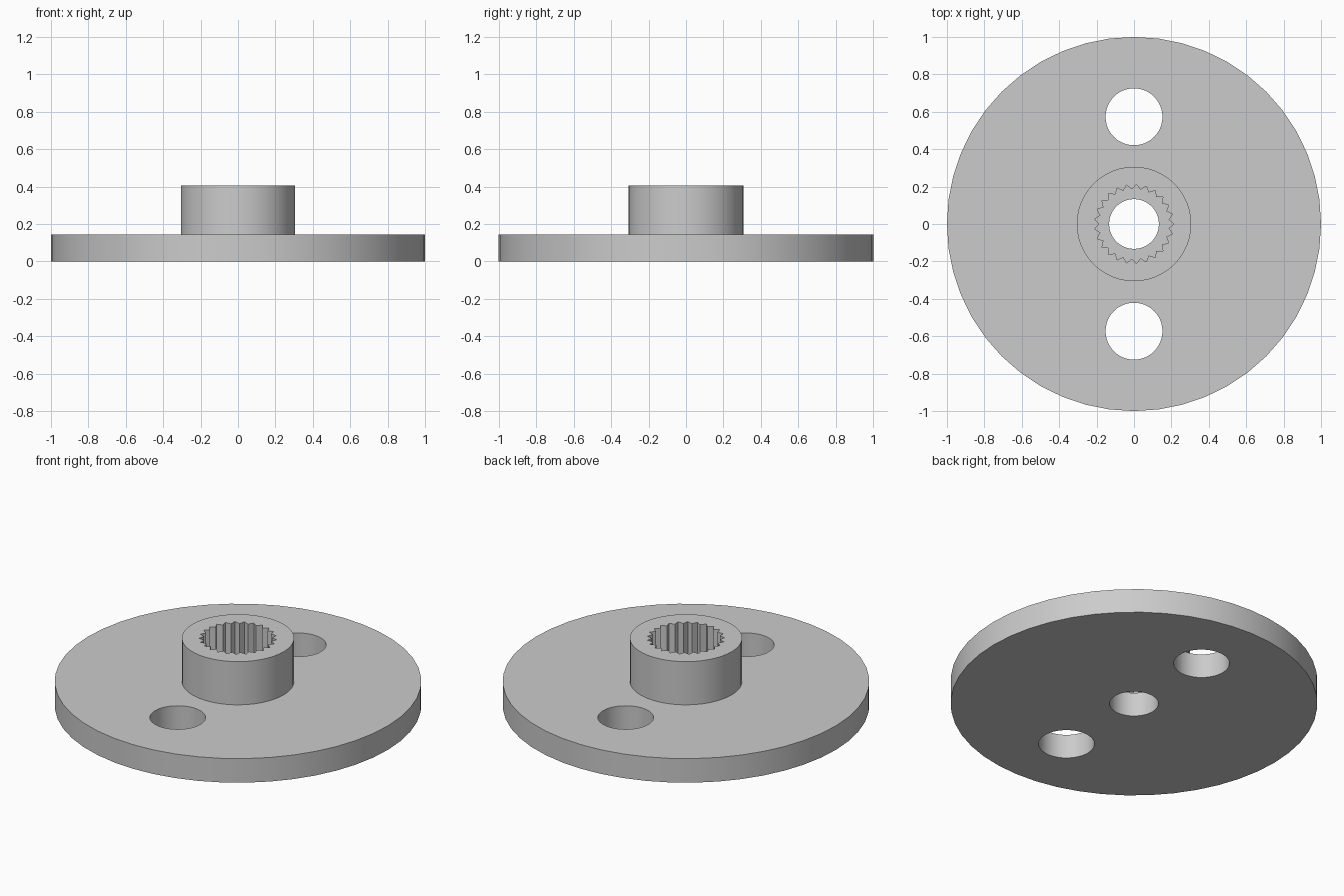
import bpy, bmesh, math

cube = bpy.data.objects.get("Cube")
if cube:
    bpy.data.objects.remove(cube, do_unlink=True)

# Single plain grey
grey = bpy.data.materials.new("light grey")
grey.use_nodes = True
colour = (0.6, 0.6, 0.6, 1)
grey.diffuse_color = colour
grey.node_tree.nodes["Principled BSDF"].inputs["Base Color"].default_value = colour

PLATE_TOP, HUB_TOP = 0.145, 0.405
TEETH = 25


def prism(name, outline, low, high):
    """Extrude a closed outline of (x, y) points between two heights."""
    bm = bmesh.new()
    base = bm.faces.new([bm.verts.new((x, y, low)) for x, y in outline])
    top = bmesh.ops.extrude_face_region(bm, geom=[base])["geom"]
    bmesh.ops.translate(bm, vec=(0, 0, high - low),
                        verts=[v for v in top if isinstance(v, bmesh.types.BMVert)])
    bmesh.ops.recalc_face_normals(bm, faces=bm.faces)
    mesh = bpy.data.meshes.new(name)
    bm.to_mesh(mesh)
    bm.free()
    mesh.materials.append(grey)
    obj = bpy.data.objects.new(name, mesh)
    bpy.context.collection.objects.link(obj)
    return obj


def ring(radii, count, y=0):
    """Points round a circle, cycling through the given radii."""
    points = []
    for i in range(count):
        r, a = radii[i % len(radii)], math.tau * i / count
        points.append((r * math.cos(a), y + r * math.sin(a)))
    return points


def combine(target, tool, operation):
    """Apply a boolean, then remove the tool."""
    bpy.context.view_layer.objects.active = target
    mod = target.modifiers.new(operation, "BOOLEAN")
    mod.operation, mod.solver, mod.object = operation, "EXACT", tool
    bpy.ops.object.modifier_apply(modifier=mod.name)
    bpy.data.objects.remove(tool, do_unlink=True)


# Round plate with raised hub
disc = prism("flanged_disc", ring([1.0], 48), 0, PLATE_TOP)
combine(disc, prism("hub", ring([0.306], 48), 0.05, HUB_TOP), "UNION")

# Toothed socket in the hub and plain bore through the plate
combine(disc, prism("socket_cutter", ring([0.212, 0.186], TEETH * 2),
                    PLATE_TOP, HUB_TOP + 0.1), "DIFFERENCE")
combine(disc, prism("bore_cutter", ring([0.133], 48), -0.1, 0.25), "DIFFERENCE")

# Two bolt holes
for side in (-1, 1):
    combine(disc, prism("bolt_hole_cutter", ring([0.152], 48, side * 0.573),
                        -0.1, 0.25), "DIFFERENCE")

bpy.ops.object.select_all(action="DESELECT")
disc.select_set(True)
bpy.context.view_layer.objects.active = disc
bpy.ops.object.shade_smooth_by_angle(angle=math.radians(25))
